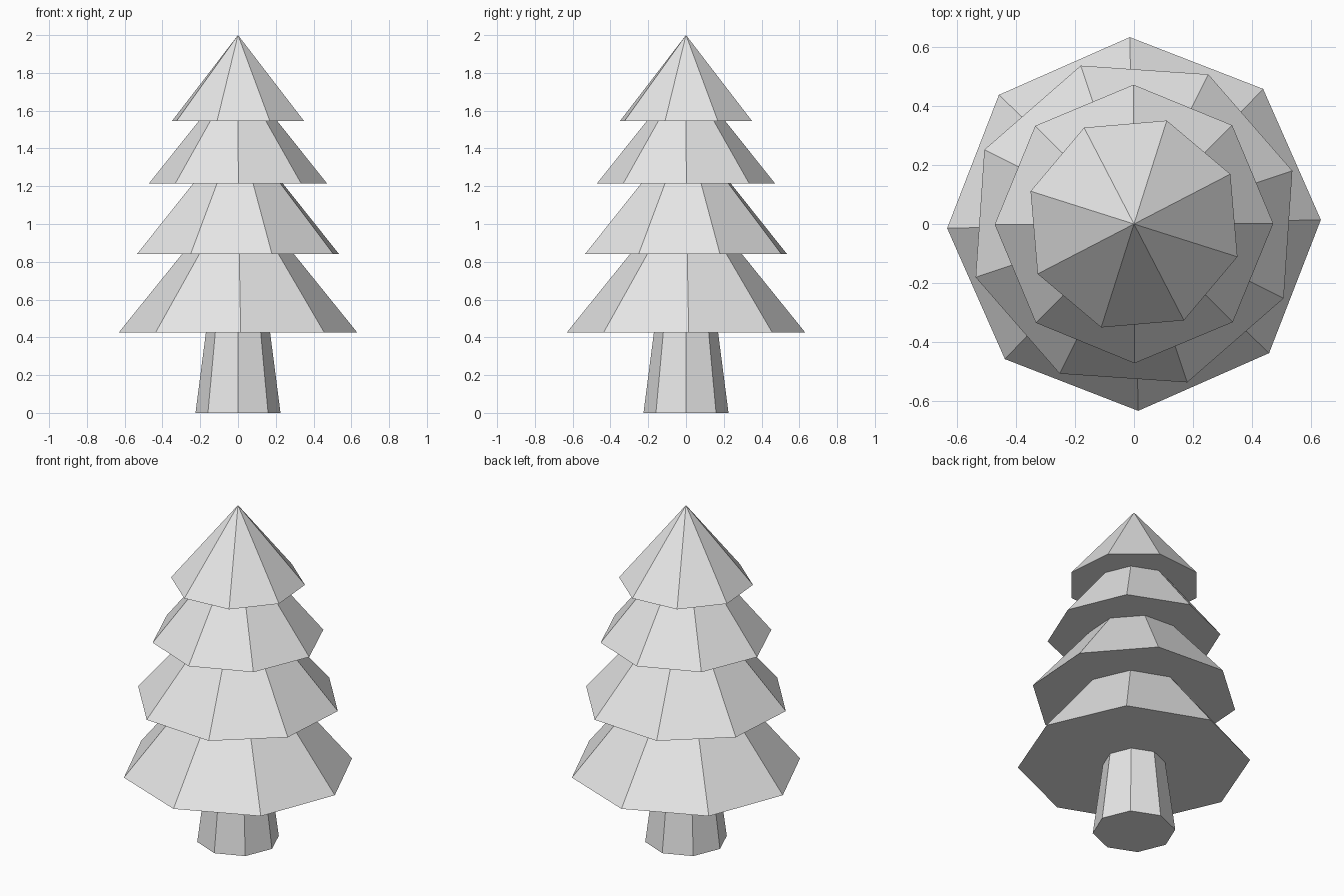
import bpy
import bmesh
from math import cos, sin, radians, tau

cube = bpy.data.objects.get("Cube")
if cube:
    bpy.data.objects.remove(cube, do_unlink=True)

SIDES = 8

# One plain grey for the whole tree
grey = bpy.data.materials.new("light_grey")
grey.use_nodes = True
grey.diffuse_color = (0.8, 0.8, 0.8, 1)
grey.node_tree.nodes["Principled BSDF"].inputs["Base Color"].default_value = (0.8, 0.8, 0.8, 1)


def tapered_prism(name, z0, z1, r0, r1, turn):
    """Closed flat-faced octagonal frustum; a zero top radius makes a point."""
    bm = bmesh.new()

    def ring(radius, z):
        angles = [radians(turn) + tau * i / SIDES for i in range(SIDES)]
        return [bm.verts.new((radius * cos(a), radius * sin(a), z)) for a in angles]

    base = ring(r0, z0)
    bm.faces.new(base[::-1])
    if r1 > 0:
        top = ring(r1, z1)
        bm.faces.new(top)
    else:
        tip = bm.verts.new((0, 0, z1))
    for i in range(SIDES):
        j = (i + 1) % SIDES
        if r1 > 0:
            bm.faces.new((base[i], base[j], top[j], top[i]))
        else:
            bm.faces.new((base[i], base[j], tip))

    mesh = bpy.data.meshes.new(name)
    bm.to_mesh(mesh)
    bm.free()
    mesh.materials.append(grey)
    obj = bpy.data.objects.new(name, mesh)
    bpy.context.collection.objects.link(obj)
    return obj


# Trunk, then the four foliage tiers, each twisted against the one below
tapered_prism("trunk", 0, 0.425, 0.225, 0.17, 0)
tapered_prism("bottom_tier", 0.425, 0.84, 0.632, 0.297, 1.3)
tapered_prism("lower_middle_tier", 0.84, 1.215, 0.565, 0.25, 18.6)
tapered_prism("upper_middle_tier", 1.215, 1.545, 0.471, 0.208, 0.2)
tapered_prism("top_tier", 1.545, 2, 0.367, 0, 27.4)
